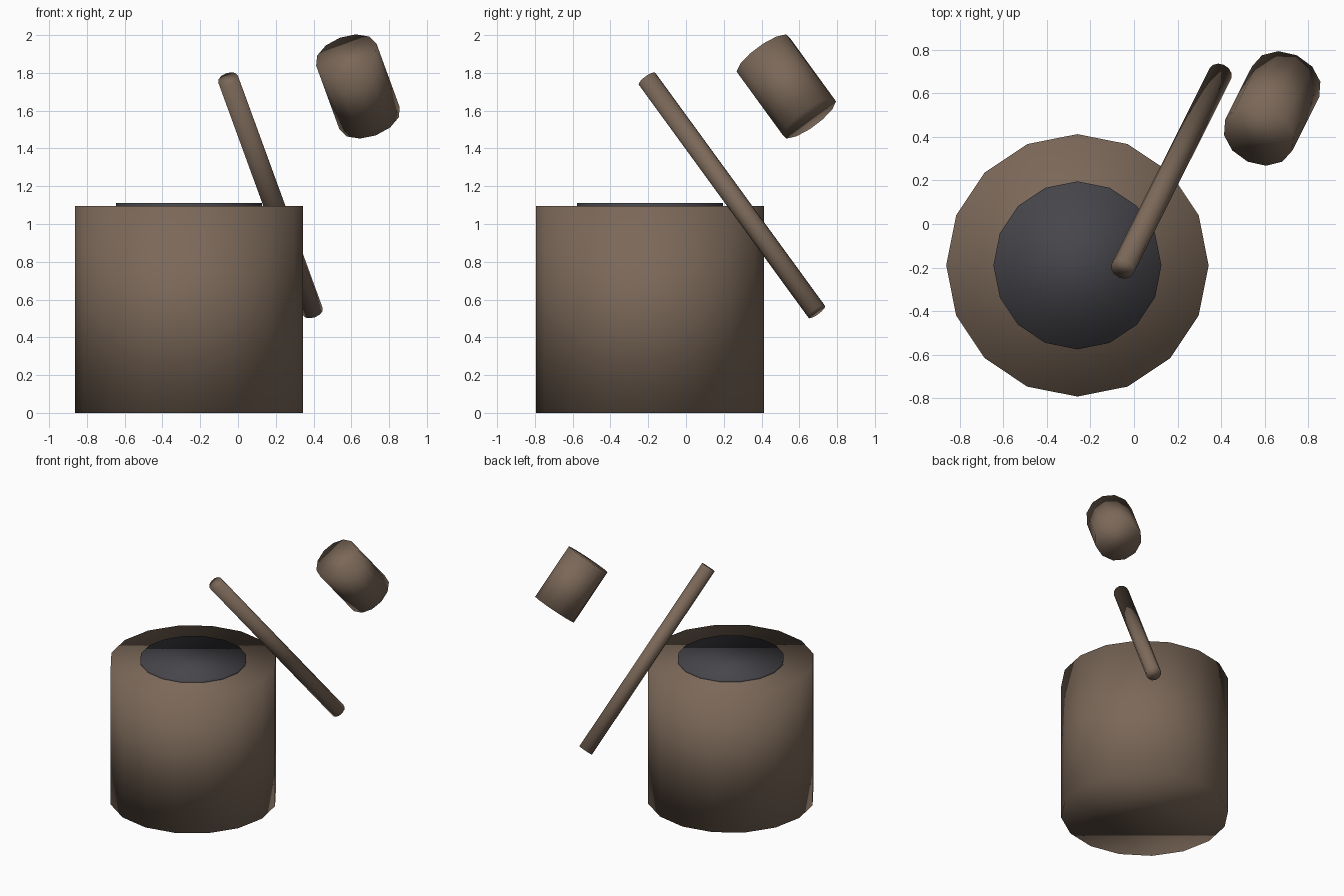
import bpy

if "Cube" in bpy.data.objects:
    bpy.data.objects.remove(bpy.data.objects["Cube"])


def material(name, rgb):
    m = bpy.data.materials.new(name)
    m.diffuse_color = (*rgb, 1)
    m.use_nodes = True
    m.node_tree.nodes["Principled BSDF"].inputs["Base Color"].default_value = m.diffuse_color
    return m


def cylinder(name, radius, depth, loc, mat, sides, rot=(0, 0, 0)):
    bpy.ops.mesh.primitive_cylinder_add(vertices=sides, radius=radius, depth=depth,
                                        location=loc, rotation=rot)
    ob = bpy.context.object
    ob.name = name
    ob.data.materials.append(mat)
    bpy.ops.object.shade_smooth()
    return ob


wood = material("wood", (0.20, 0.14, 0.10))
iron = material("iron", (0.06, 0.06, 0.07))

# Stump with a dark plate set into its top
cx, cy = -0.26, -0.19
cylinder("stump", 0.603, 1.095, (cx, cy, 0.5475), wood, 16)
cylinder("top_plate", 0.386, 0.03, (cx, cy, 1.096), iron, 16)

# Leaning handle and the parallel mallet head floating beside it
lean = (0.6, -0.35, 0)
cylinder("mallet_handle", 0.055, 1.59, (0.172, 0.243, 1.152), wood, 12, lean)
cylinder("mallet_head", 0.17, 0.435, (0.635, 0.531, 1.728), wood, 12, lean)
